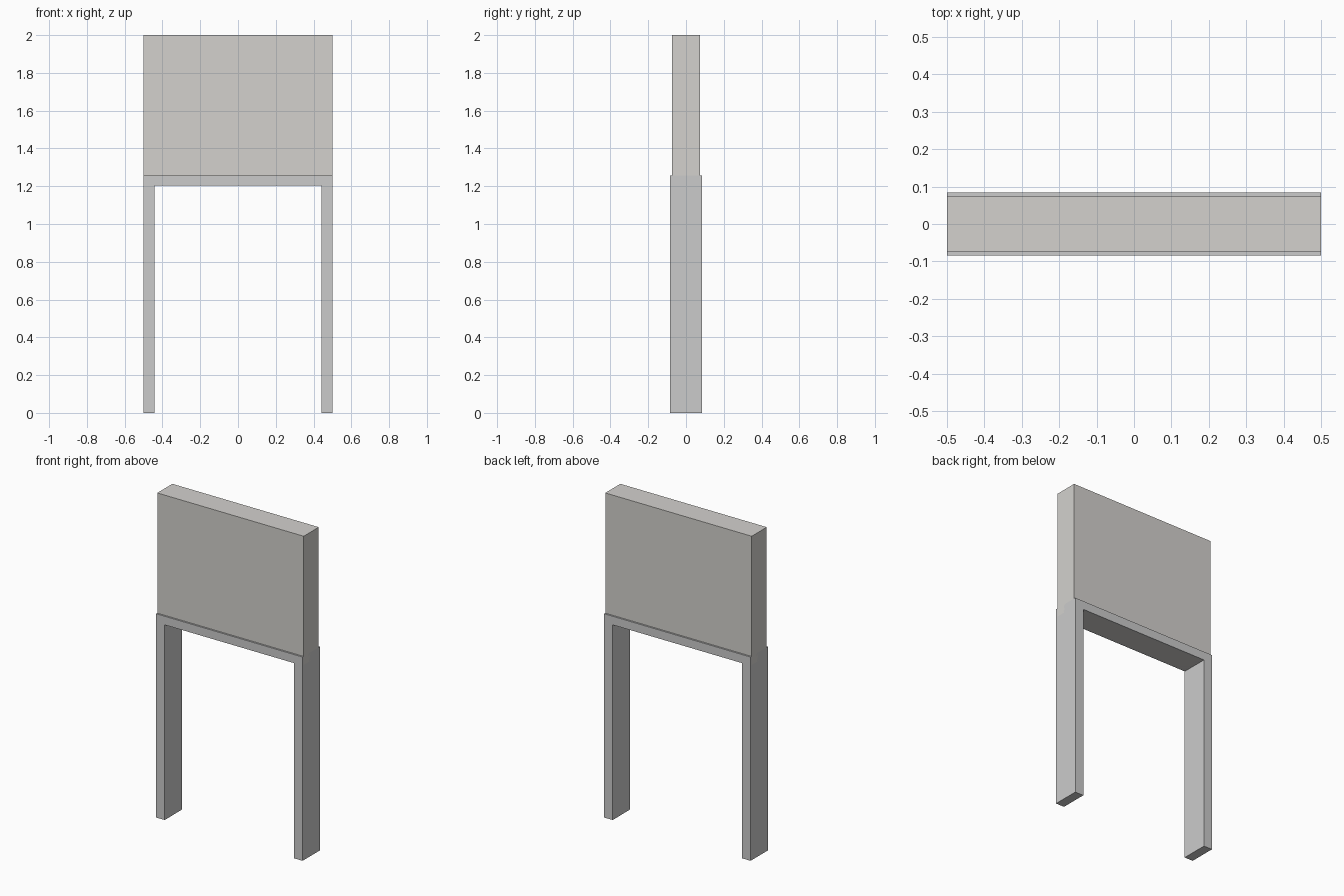
import bpy, bmesh

if "Cube" in bpy.data.objects:
    bpy.data.objects.remove(bpy.data.objects["Cube"])


def material(name, color):
    mat = bpy.data.materials.new(name)
    mat.diffuse_color = color
    mat.use_nodes = True
    mat.node_tree.nodes["Principled BSDF"].inputs["Base Color"].default_value = mat.diffuse_color
    return mat


def extrude_profile(name, points, half_depth, mat):
    """Extrude a front (x, z) outline symmetrically along y."""
    bm = bmesh.new()
    face = bm.faces.new([bm.verts.new((x, -half_depth, z)) for x, z in points])
    ext = bmesh.ops.extrude_face_region(bm, geom=[face])
    verts = [g for g in ext["geom"] if isinstance(g, bmesh.types.BMVert)]
    bmesh.ops.translate(bm, verts=verts, vec=(0, 2 * half_depth, 0))
    bmesh.ops.recalc_face_normals(bm, faces=bm.faces[:])
    mesh = bpy.data.meshes.new(name)
    bm.to_mesh(mesh)
    bm.free()
    mesh.materials.append(mat)
    obj = bpy.data.objects.new(name, mesh)
    bpy.context.collection.objects.link(obj)
    return obj


HALF_W = 0.5
INNER_W = 0.442
HEAD_BOTTOM, HEAD_TOP, TOP = 1.205, 1.258, 2.0

# Door frame: two jambs joined by a head, open at the floor
right = [(INNER_W, HEAD_BOTTOM), (INNER_W, 0), (HALF_W, 0), (HALF_W, HEAD_TOP)]
left = [(-x, z) for x, z in reversed(right)]
extrude_profile("door_frame", right + left, 0.084,
                material("frame_grey", (0.56, 0.565, 0.58, 1)))

# Wall panel above the opening, its lower edge set inside the frame head
panel = [(-HALF_W, HEAD_BOTTOM), (HALF_W, HEAD_BOTTOM), (HALF_W, TOP), (-HALF_W, TOP)]
extrude_profile("wall_panel", panel, 0.0735,
                material("panel_warm_grey", (0.655, 0.64, 0.615, 1)))
